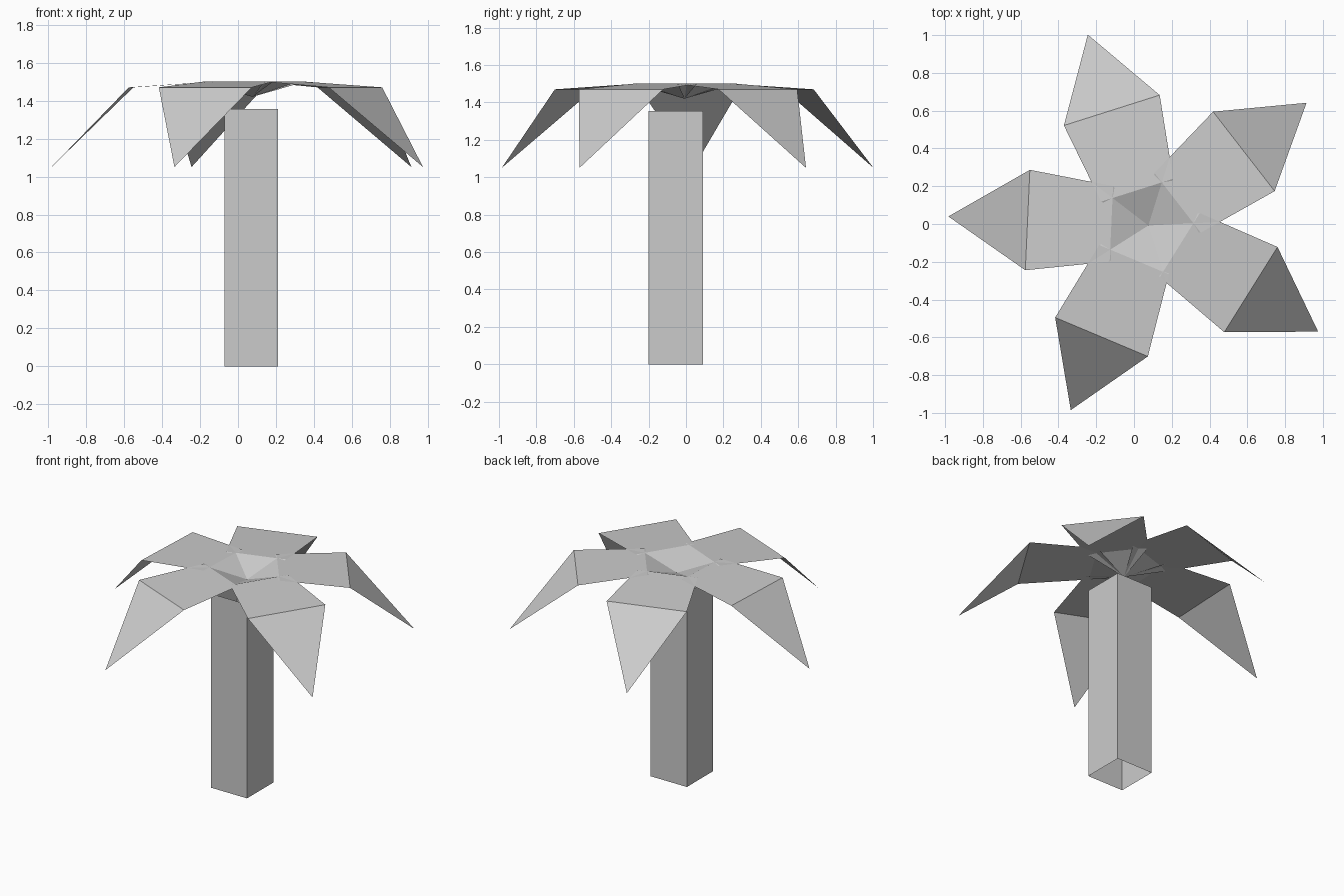
import bpy
import bmesh
import math
from mathutils import Matrix, Vector

cube = bpy.data.objects.get("Cube")
if cube:
    bpy.data.objects.remove(cube, do_unlink=True)

# Single plain grey
grey = bpy.data.materials.new("plain_grey")
grey.use_nodes = True
colour = (0.6, 0.6, 0.6, 1)
grey.diffuse_color = colour
grey.node_tree.nodes["Principled BSDF"].inputs["Base Color"].default_value = colour


def add_object(name, bm):
    mesh = bpy.data.meshes.new(name)
    bm.to_mesh(mesh)
    bm.free()
    mesh.materials.append(grey)
    obj = bpy.data.objects.new(name, mesh)
    bpy.context.collection.objects.link(obj)
    return obj


# Square trunk, an open-ended tube
TRUNK_HEIGHT = 1.355
bm = bmesh.new()
bmesh.ops.create_cube(bm, size=1)
caps = [f for f in bm.faces if abs(f.normal.z) > 0.5]
bmesh.ops.delete(bm, geom=caps, context="FACES_ONLY")
bmesh.ops.scale(bm, vec=(0.28, 0.29, TRUNK_HEIGHT), verts=bm.verts)
bmesh.ops.translate(bm, vec=(0.07, -0.055, TRUNK_HEIGHT / 2), verts=bm.verts)
add_object("trunk", bm)

# Palm leaves: (distance along leaf, half width, height), from heart to tip
LEAF = [(0, 0, 1.42), (0.196, 0.2, 1.5), (0.64, 0.266, 1.47), (1.06, 0, 1.05)]
CROWN = Vector((0.076, -0.008, 0))


def add_leaf(name, angle):
    bm = bmesh.new()
    rows = []
    for dist, half, z in LEAF:
        sides = (-half, half) if half else (0,)
        rows.append([bm.verts.new((dist, y, z)) for y in sides])
    for a, b in zip(rows, rows[1:]):
        bm.faces.new(a + b[::-1])
    bmesh.ops.recalc_face_normals(bm, faces=bm.faces)
    if sum(f.normal.z for f in bm.faces) < 0:
        bmesh.ops.reverse_faces(bm, faces=bm.faces)
    bm.transform(Matrix.Translation(CROWN) @ Matrix.Rotation(angle, 4, "Z"))
    add_object(name, bm)


for i in range(5):
    add_leaf(f"leaf_{i + 1}", math.radians(-32 + 69.8 * i))
